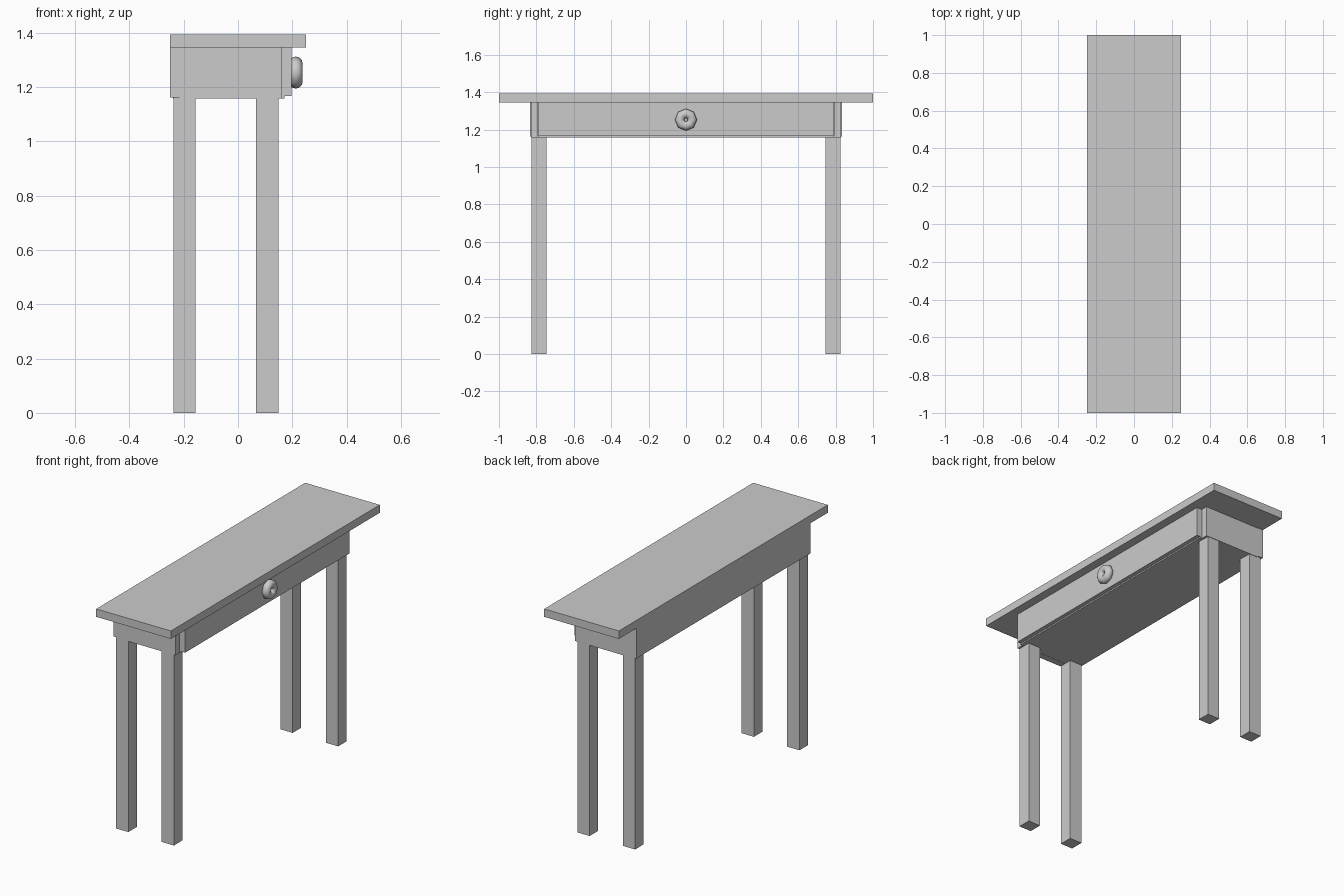
import bpy
import math

if "Cube" in bpy.data.objects:
    bpy.data.objects.remove(bpy.data.objects["Cube"])


def box(name, x, y, z):
    """Box from (min, max) ranges on each axis."""
    bpy.ops.mesh.primitive_cube_add(size=1, location=[(a + b) / 2 for a, b in (x, y, z)])
    ob = bpy.context.object
    ob.name = name
    ob.scale = [b - a for a, b in (x, y, z)]
    bpy.ops.object.transform_apply(location=False, rotation=False, scale=True)
    return ob


# Table top
box("table_top", (-0.25, 0.25), (-1, 1), (1.345, 1.393))

# Case under the top
box("back_panel", (-0.25, -0.215), (-0.833, 0.833), (1.162, 1.345))
box("bottom_board", (-0.24, 0.172), (-0.79, 0.79), (1.158, 1.166))
for side, s in (("left", -1), ("right", 1)):
    box(side + "_side_panel", (-0.215, 0.162), sorted((s * 0.79, s * 0.83)), (1.157, 1.345))

# Drawer front, standing proud of the case
box("drawer_front", (0.155, 0.197), (-0.788, 0.788), (1.166, 1.345))

# Ring-shaped knob
bpy.ops.mesh.primitive_torus_add(
    major_segments=8, minor_segments=12, major_radius=0.034, minor_radius=0.025,
    location=(0.213, 0, 1.253), rotation=(0, math.pi / 2, 0))
bpy.context.object.name = "drawer_knob"
bpy.ops.object.shade_smooth()

# Four square legs
for end, s in (("left", -1), ("right", 1)):
    for row, x in (("back", (-0.238, -0.156)), ("front", (0.067, 0.149))):
        box(f"{row}_{end}_leg", x, sorted((s * 0.746, s * 0.827)), (0, 1.165))
